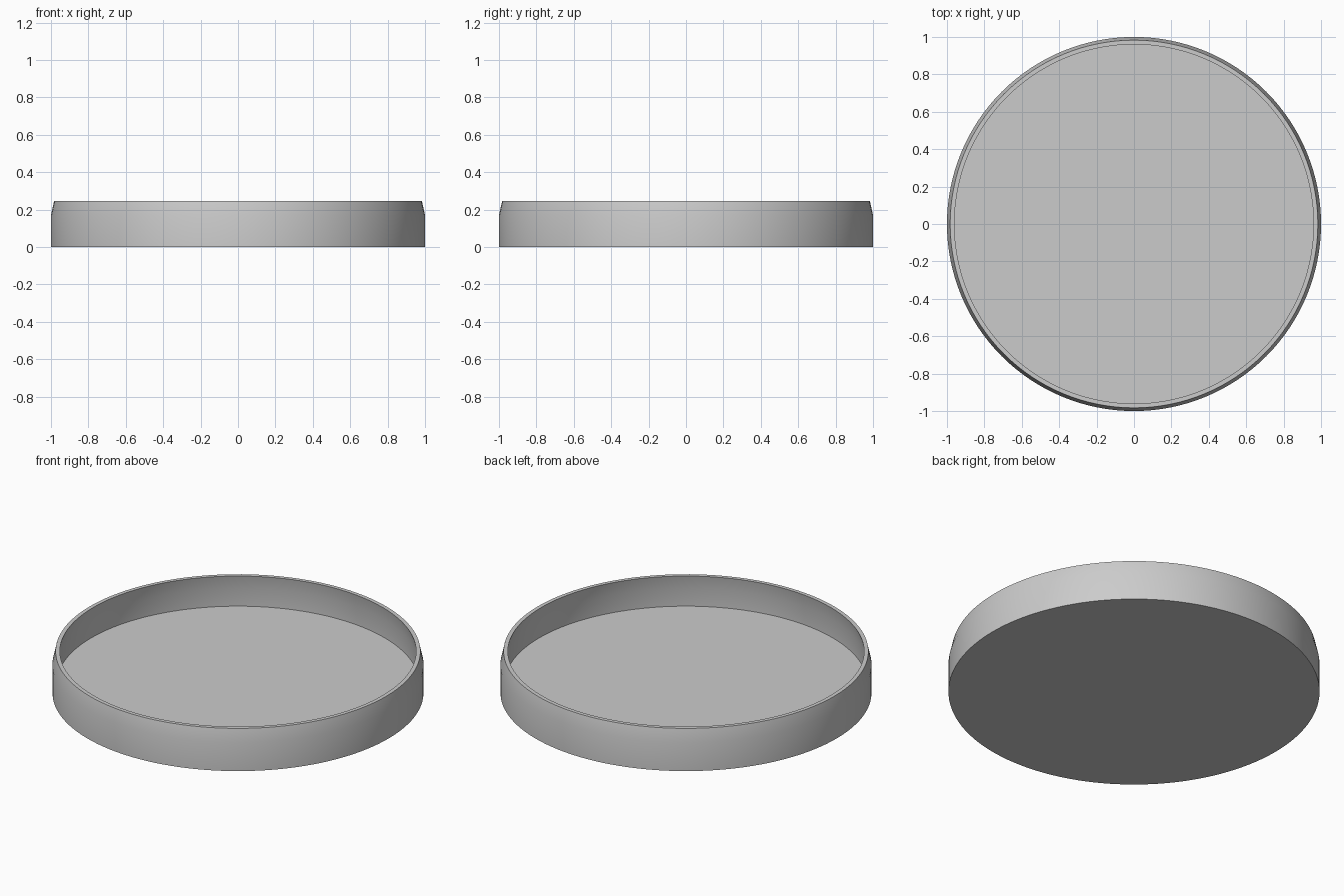
import bpy, bmesh, math

if "Cube" in bpy.data.objects:
    bpy.data.objects.remove(bpy.data.objects["Cube"])

# Single flat colour
grey = bpy.data.materials.new("light_grey")
grey.diffuse_color = (0.6, 0.6, 0.6, 1.0)
grey.use_nodes = True
grey.node_tree.nodes["Principled BSDF"].inputs["Base Color"].default_value = grey.diffuse_color

SEGMENTS = 128

# Half cross-section (radius, height): base, outer wall, tapered rim, inner wall, floor
profile = [
    (0.0, 0.0), (1.0, 0.0), (1.0, 0.17), (0.983, 0.246),
    (0.96, 0.246), (0.975, 0.167), (0.975, 0.06), (0.0, 0.06),
]

# Spin the cross-section into a shallow round tray
bm = bmesh.new()
verts = [bm.verts.new((r, 0, z)) for r, z in profile]
edges = [bm.edges.new(pair) for pair in zip(verts, verts[1:])]
bmesh.ops.spin(bm, geom=verts + edges, cent=(0, 0, 0), axis=(0, 0, 1),
               angle=math.tau, steps=SEGMENTS, use_merge=False)
bmesh.ops.remove_doubles(bm, verts=bm.verts[:], dist=1e-4)
bmesh.ops.recalc_face_normals(bm, faces=bm.faces[:])

mesh = bpy.data.meshes.new("round_tray")
bm.to_mesh(mesh)
bm.free()
mesh.materials.append(grey)
tray = bpy.data.objects.new("round_tray", mesh)
bpy.context.collection.objects.link(tray)

# Smooth walls with crisp rim and base edges
bpy.context.view_layer.objects.active = tray
tray.select_set(True)
bpy.ops.object.shade_smooth_by_angle(angle=math.radians(30))
